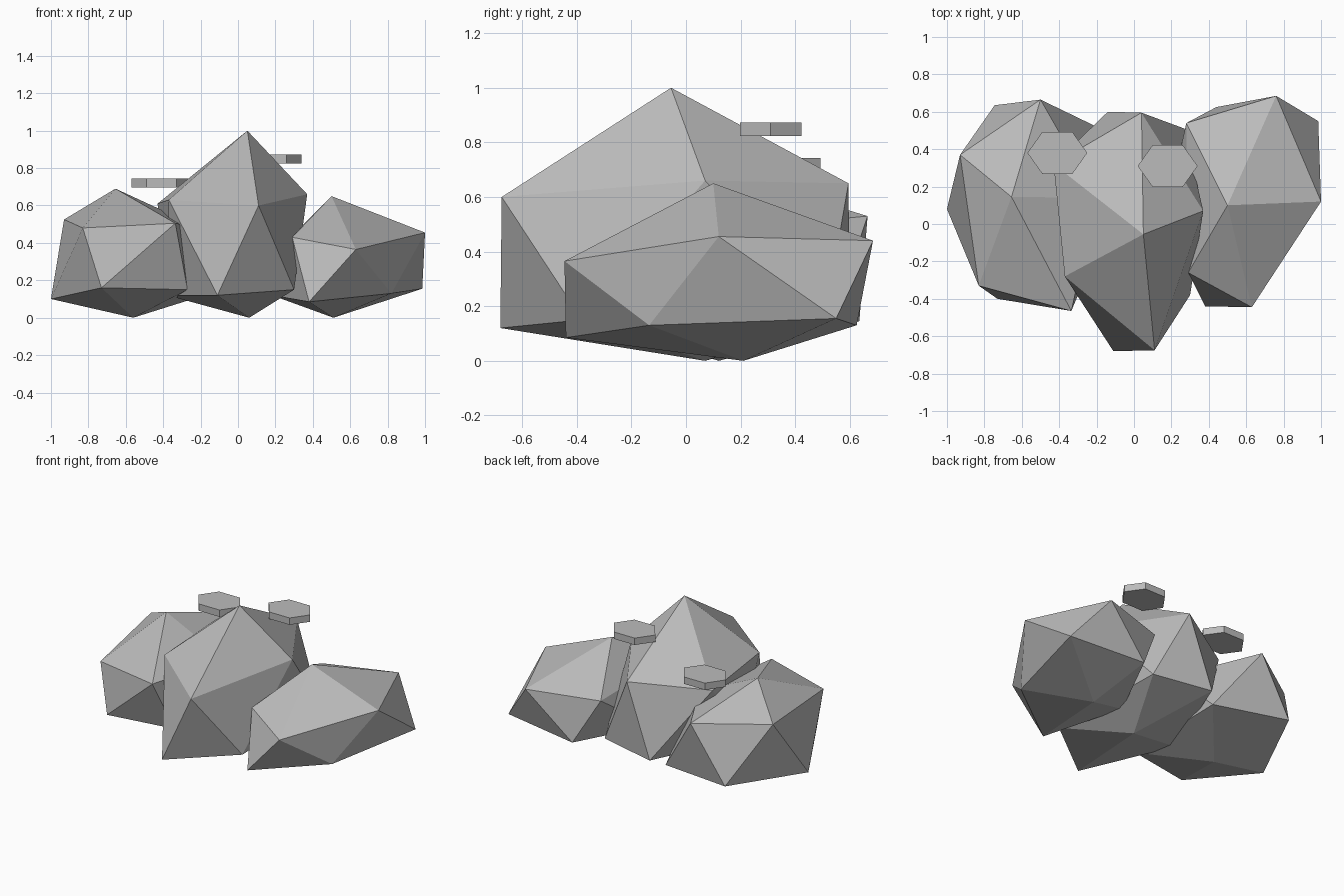
import bpy, bmesh, math
from mathutils import Vector

if "Cube" in bpy.data.objects:
    bpy.data.objects.remove(bpy.data.objects["Cube"])

grey = bpy.data.materials.new("stone grey")
grey.diffuse_color = (0.5, 0.5, 0.5, 1)
grey.use_nodes = True
grey.node_tree.nodes["Principled BSDF"].inputs["Base Color"].default_value = grey.diffuse_color


def finish(bm, name):
    bmesh.ops.recalc_face_normals(bm, faces=bm.faces[:])
    mesh = bpy.data.meshes.new(name)
    bm.to_mesh(mesh)
    bm.free()
    mesh.materials.append(grey)
    ob = bpy.data.objects.new(name, mesh)
    bpy.context.collection.objects.link(ob)
    return ob


def rock(name, bottom, lower, upper, top):
    """Uneven twenty-sided boulder: two staggered rings of five, with two poles."""
    bm = bmesh.new()
    b, t = bm.verts.new(bottom), bm.verts.new(top)
    lo = [bm.verts.new(p) for p in lower]
    up = [bm.verts.new(p) for p in upper]
    for i in range(5):
        j = (i + 1) % 5
        for tri in ((b, lo[i], lo[j]), (lo[i], lo[j], up[i]),
                    (up[i], lo[j], up[j]), (t, up[i], up[j])):
            bm.faces.new(tri)
    return finish(bm, name)


def slab(name, centre, rx=0.16, ry=0.13, height=0.048):
    """Thin six-sided flat stone."""
    bm = bmesh.new()
    bmesh.ops.create_cone(bm, cap_ends=True, segments=6,
                          radius1=1, radius2=1, depth=height)
    for v in bm.verts:
        # put a corner on each end of the x axis
        k = round((math.atan2(v.co.y, v.co.x) - math.pi / 6) / (math.pi / 3))
        a = k * math.pi / 3
        v.co = Vector((rx * math.cos(a), ry * math.sin(a), v.co.z)) + Vector(centre)
    return finish(bm, name)


# Rings run clockwise from the front right
rock("centre_boulder", (0.06, 0.07, 0.0),
     [(0.30, -0.38, 0.15), (-0.11, -0.68, 0.12), (-0.38, -0.05, 0.12),
      (-0.14, 0.60, 0.15), (0.27, 0.51, 0.16)],
     [(0.11, -0.675, 0.60), (-0.37, -0.28, 0.63), (-0.43, 0.32, 0.61),
      (0.04, 0.595, 0.65), (0.37, 0.07, 0.66)],
     (0.05, -0.055, 1.0))

rock("right_boulder", (0.51, 0.21, 0.0),
     [(0.82, -0.135, 0.13), (0.38, -0.44, 0.085), (0.18, 0.10, 0.12),
      (0.44, 0.625, 0.13), (0.985, 0.55, 0.155)],
     [(0.63, -0.445, 0.365), (0.29, -0.26, 0.43), (0.28, 0.54, 0.43),
      (0.76, 0.685, 0.44), (1.0, 0.12, 0.455)],
     (0.50, 0.10, 0.65))

rock("left_boulder", (-0.56, 0.12, 0.0),
     [(-0.27, -0.31, 0.15), (-0.73, -0.40, 0.16), (-1.0, 0.08, 0.10),
      (-0.745, 0.635, 0.145), (-0.21, 0.525, 0.11)],
     [(-0.335, -0.465, 0.505), (-0.83, -0.33, 0.48), (-0.93, 0.37, 0.525),
      (-0.50, 0.665, 0.53), (-0.20, 0.14, 0.48)],
     (-0.655, 0.145, 0.69))

# Flat stones hovering over the pile
slab("left_flat_stone", (-0.41, 0.38, 0.719))
slab("right_flat_stone", (0.18, 0.31, 0.848))
